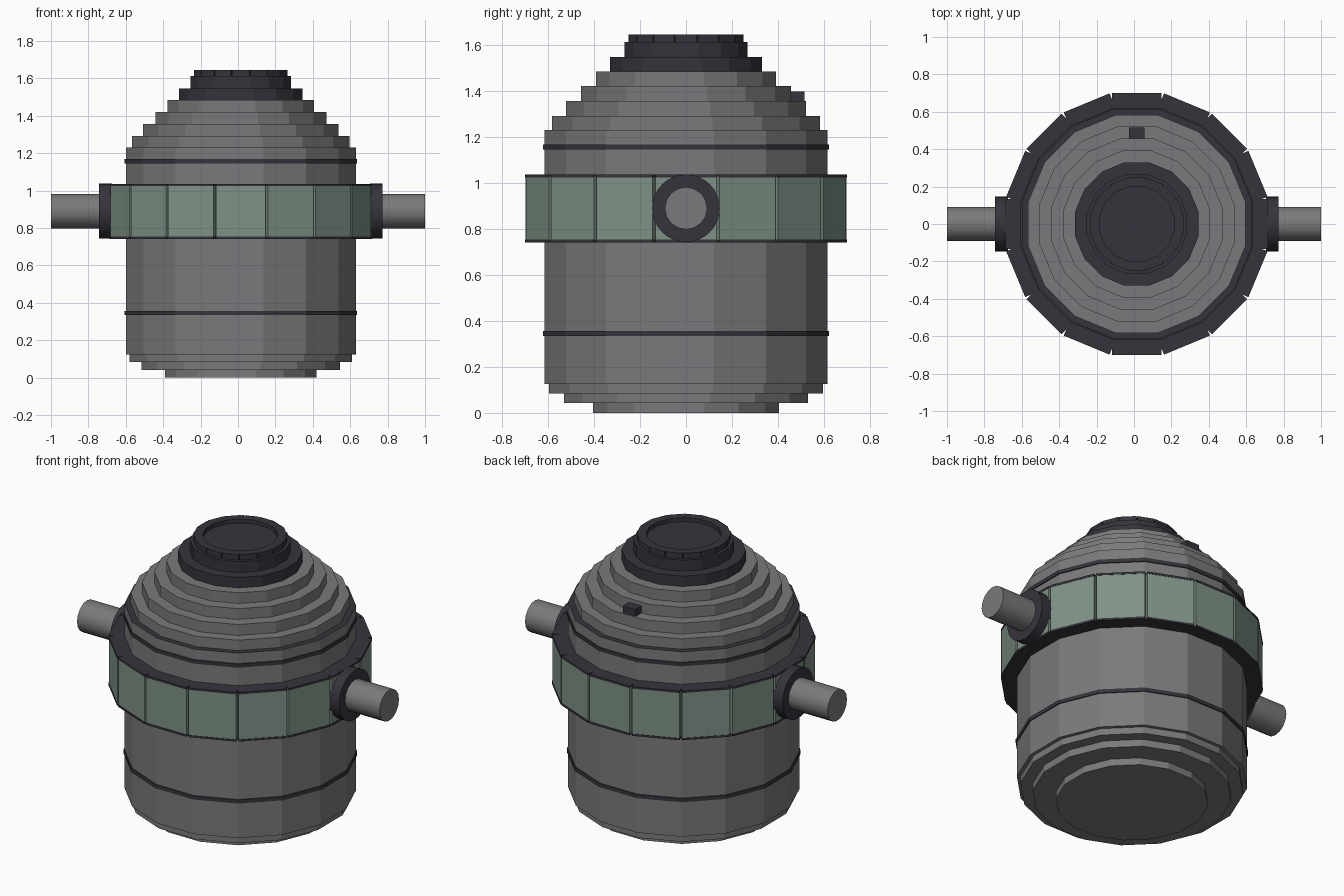
import bpy, bmesh, math
from mathutils import Matrix, Vector

if "Cube" in bpy.data.objects:
    bpy.data.objects.remove(bpy.data.objects["Cube"], do_unlink=True)

SIDES = 16
STEP = 2 * math.pi / SIDES
CX = 0.015          # axis of the tank
RING_Z = 0.89


def material(name, rgb):
    m = bpy.data.materials.new(name)
    m.use_nodes = True
    m.diffuse_color = (*rgb, 1)
    m.node_tree.nodes["Principled BSDF"].inputs["Base Color"].default_value = (*rgb, 1)
    return m


grey = material("steel grey", (0.195, 0.195, 0.2))
dark = material("dark trim", (0.037, 0.034, 0.045))
green = material("pale green", (0.21, 0.29, 0.24))


def finish(name, bm, *mats):
    bmesh.ops.recalc_face_normals(bm, faces=bm.faces)
    mesh = bpy.data.meshes.new(name)
    bm.to_mesh(mesh)
    bm.free()
    for m in mats:
        mesh.materials.append(m)
    obj = bpy.data.objects.new(name, mesh)
    bpy.context.collection.objects.link(obj)
    return obj


def lathe(name, profile, *mats):
    """Sixteen-sided turned solid; radii are measured to the flats."""
    bm = bmesh.new()
    rings = []
    for r, z in profile:
        r /= math.cos(STEP / 2)
        rings.append([bm.verts.new((CX + r * math.cos((i + 0.5) * STEP),
                                    r * math.sin((i + 0.5) * STEP), z))
                      for i in range(SIDES)])
    for a, b in zip(rings, rings[1:]):
        for i in range(SIDES):
            j = (i + 1) % SIDES
            bm.faces.new((a[i], a[j], b[j], b[i]))
    bm.faces.new(rings[0])
    bm.faces.new(rings[-1])
    return finish(name, bm, *mats)


def stepped(layers):
    """Profile of stacked discs from (radius, bottom, top)."""
    return [p for r, lo, hi in layers for p in ((r, lo), (r, hi))]


def add_box(bm, lo, hi, turn=0.0, mat=0):
    lo, hi = Vector(lo), Vector(hi)
    m = (Matrix.Translation((CX, 0, 0)) @ Matrix.Rotation(turn, 4, "Z")
         @ Matrix.Translation((lo + hi) / 2) @ Matrix.Diagonal((*(hi - lo), 1)))
    verts = bmesh.ops.create_cube(bm, size=1, matrix=m)["verts"]
    for f in {f for v in verts for f in v.link_faces}:
        f.material_index = mat


def rod(name, x0, x1, radius, sides, mat):
    bm = bmesh.new()
    m = (Matrix.Translation(((x0 + x1) / 2, 0, RING_Z)) @ Matrix.Rotation(math.pi / 2, 4, "Y"))
    bmesh.ops.create_cone(bm, cap_ends=True, segments=sides, radius1=radius,
                          radius2=radius, depth=abs(x1 - x0), matrix=m)
    obj = finish(name, bm, mat)
    bpy.ops.object.select_all(action="DESELECT")
    obj.select_set(True)
    bpy.context.view_layer.objects.active = obj
    bpy.ops.object.shade_smooth_by_angle(angle=math.radians(30))


# Tank body with stepped foot and a dark shoulder ledge
body = lathe("tank_body", stepped([(0.405, 0, 0.042), (0.53, 0.042, 0.085),
                                   (0.595, 0.085, 0.125), (0.615, 0.125, 1.23)]), grey, dark)
for f in body.data.polygons:
    if f.center.z > 1.22:
        f.material_index = 1

# Stepped dome and dark collar
lathe("dome", stepped([(0.582, 1.225, 1.292), (0.522, 1.292, 1.357),
                       (0.457, 1.357, 1.421), (0.392, 1.421, 1.485)]), grey)
lathe("collar", stepped([(0.33, 1.484, 1.547), (0.268, 1.547, 1.612),
                         (0.21, 1.612, 1.622)]), dark)

# Thin hoops around the body
for name, z in (("lower_hoop", 0.345), ("upper_hoop", 1.157)):
    lathe(name, [(0.621, z - 0.011), (0.621, z + 0.011)], dark)

# Segmented panel ring with dark edge plates, and segmented hatch rim
ring, rim = bmesh.new(), bmesh.new()
for i in range(SIDES):
    a = i * STEP
    add_box(ring, (0.6, -0.1325, 0.753), (0.699, 0.1325, 1.027), a)
    for z in (0.742, 1.024):
        add_box(ring, (0.6, -0.1325, z), (0.701, 0.1325, z + 0.012), a, 1)
    add_box(rim, (0.2, -0.047, 1.61), (0.25, 0.047, 1.645), a)
finish("panel_ring", ring, green, dark)
finish("hatch_rim", rim, dark)

# Side pipes with flanges
for side, s in (("left", 1), ("right", -1)):
    rod(side + "_flange", CX + s * 0.69, CX + s * 0.757, 0.147, 32, dark)
    rod(side + "_pipe", CX + s * 0.69, s * 1.0, 0.092, 16, grey)

# Small latch on the back of the dome
latch = bmesh.new()
add_box(latch, (-0.042, 0.44, 1.35), (0.042, 0.515, 1.398))
finish("dome_latch", latch, dark)
